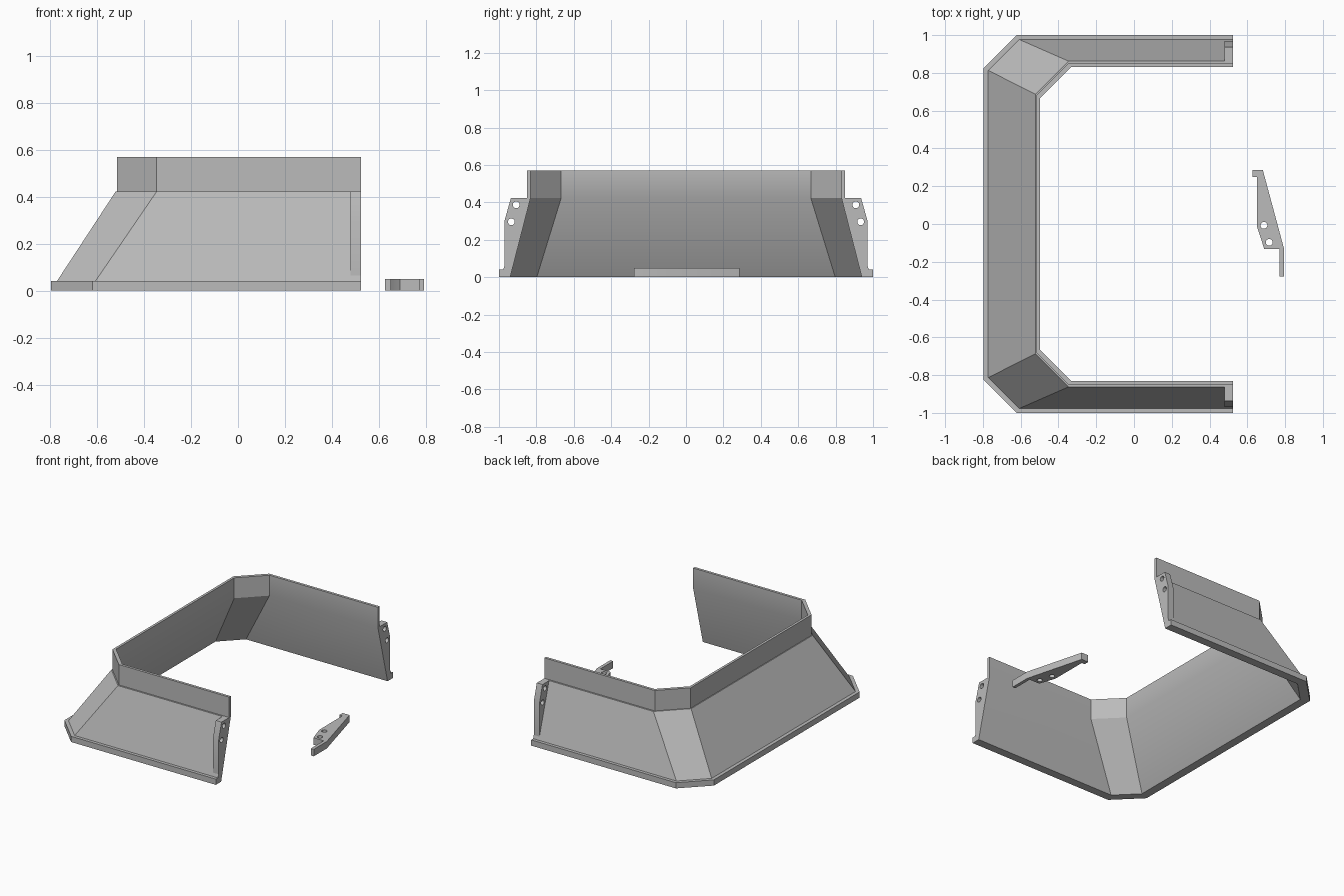
import bpy, bmesh, math

if "Cube" in bpy.data.objects:
    bpy.data.objects.remove(bpy.data.objects["Cube"])

grey = bpy.data.materials.new("light grey")
grey.diffuse_color = (0.5, 0.5, 0.5, 1)
grey.use_nodes = True
grey.node_tree.nodes["Principled BSDF"].inputs["Base Color"].default_value = grey.diffuse_color
END_X = 0.525      # open end of the wall


def finish(bm, name):
    bmesh.ops.recalc_face_normals(bm, faces=bm.faces)
    me = bpy.data.meshes.new(name)
    bm.to_mesh(me)
    bm.free()
    me.materials.append(grey)
    ob = bpy.data.objects.new(name, me)
    bpy.context.collection.objects.link(ob)
    bpy.ops.object.select_all(action='DESELECT')
    ob.select_set(True)
    bpy.context.view_layer.objects.active = ob
    bpy.ops.object.shade_smooth_by_angle(angle=math.radians(30))
    return ob


def plate(name, outline, holes, thickness, place, radius=0.02):
    """Flat plate with round holes; place(u, v, w) maps it into the scene."""
    bm = bmesh.new()
    loops = [outline]
    for u, v in holes:
        loops.append([(u + radius * math.cos(a * math.tau / 24),
                       v + radius * math.sin(a * math.tau / 24)) for a in range(24)])
    for loop in loops:
        vs = [bm.verts.new((u, v, 0)) for u, v in loop]
        for i in range(len(vs)):
            bm.edges.new((vs[i - 1], vs[i]))
    bmesh.ops.triangle_fill(bm, use_beauty=True, edges=bm.edges[:], normal=(0, 0, 1))
    res = bmesh.ops.extrude_face_region(bm, geom=bm.faces[:], use_keep_orig=True)
    top = [g for g in res["geom"] if isinstance(g, bmesh.types.BMVert)]
    bmesh.ops.translate(bm, verts=top, vec=(0, 0, thickness))
    for v in bm.verts:
        v.co = place(*v.co)
    return finish(bm, name)


# Wall section: back distance, side distance, corner cut (x + y), height
section = [
    (0.797, 1.000, 1.620, 0.000),   # rim outside
    (0.797, 1.000, 1.620, 0.041),
    (0.772, 0.977, 1.585, 0.041),   # slope foot
    (0.521, 0.862, 1.208, 0.424),   # slope top
    (0.515, 0.850, 1.198, 0.424),   # upright band
    (0.515, 0.850, 1.198, 0.570),
    (0.497, 0.831, 1.164, 0.570),   # inner side
    (0.497, 0.831, 1.164, 0.424),
    (0.737, 0.940, 1.535, 0.000),
]
bm = bmesh.new()
rows = []
for back, side, cut, z in section:
    half = [(END_X, side), (side - cut, side), (-back, cut - back)]
    path = half + [(x, -y) for x, y in reversed(half)]
    rows.append([bm.verts.new((x, y, z)) for x, y in path])
for i in range(len(rows)):
    a, b = rows[i - 1], rows[i]
    for j in range(5):
        bm.faces.new((a[j], a[j + 1], b[j + 1], b[j]))
for end in (0, 5):
    bm.faces.new([r[end] for r in rows])
finish(bm, "skirt_wall")

# Drilled mounting flanges at the two open ends
flange = [(0.970, 0.064), (0.970, 0.303), (0.936, 0.424), (0.862, 0.424)]
for name, s in (("left_end_flange", 1), ("right_end_flange", -1)):
    plate(name, flange, [(0.908, 0.387), (0.934, 0.296)], 0.045,
          lambda u, v, w, s=s: (END_X - w, s * u, v), 0.018)

# Loose bracket lying flat beside the wall
bracket = [(0.627, 0.286), (0.682, 0.286), (0.794, -0.130), (0.794, -0.278),
           (0.771, -0.278), (0.771, -0.133), (0.690, -0.133), (0.651, -0.013),
           (0.651, 0.249), (0.627, 0.249)]
plate("loose_bracket", bracket, [(0.688, -0.007), (0.716, -0.097)], 0.05,
      lambda u, v, w: (u, v, w), 0.018)
